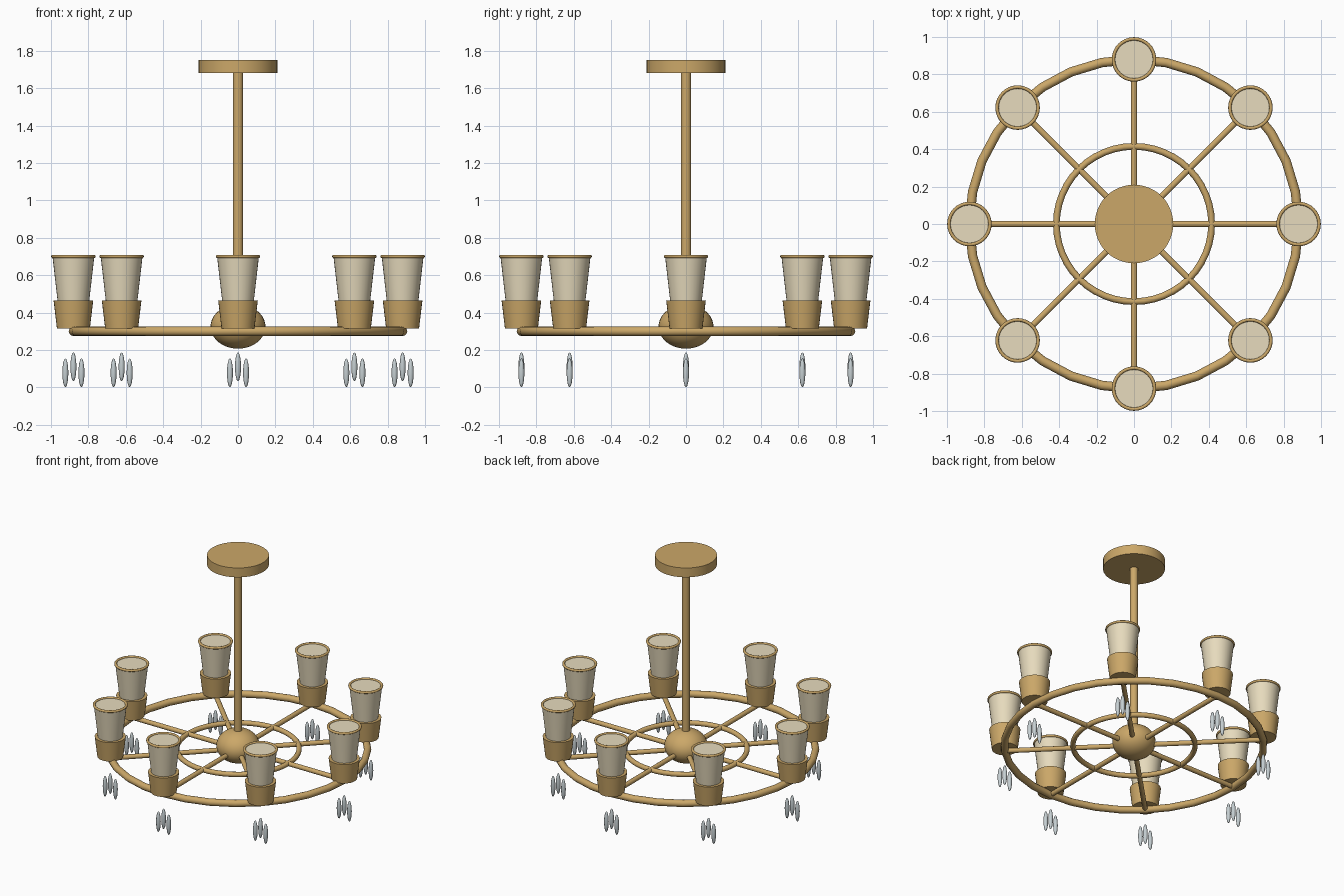
import bpy
from math import pi, sin, cos, radians

cube = bpy.data.objects.get("Cube")
if cube:
    bpy.data.objects.remove(cube, do_unlink=True)


def material(name, rgb):
    m = bpy.data.materials.new(name)
    m.use_nodes = True
    color = (*rgb, 1)
    m.diffuse_color = color
    m.node_tree.nodes["Principled BSDF"].inputs["Base Color"].default_value = color
    return m


brass = material("brass", (0.60, 0.39, 0.14))
cream = material("cream_glass", (0.80, 0.71, 0.51))
crystal = material("crystal", (0.56, 0.62, 0.64))


def finish(name, mat):
    ob = bpy.context.object
    ob.name = name
    ob.data.materials.append(mat)
    bpy.ops.object.shade_smooth_by_angle(angle=radians(35))
    return ob


def cone(name, mat, x, y, z0, z1, r0, r1, sides=32):
    bpy.ops.mesh.primitive_cone_add(vertices=sides, radius1=r0, radius2=r1,
                                    depth=z1 - z0, location=(x, y, (z0 + z1) / 2))
    return finish(name, mat)


def ring(name, x, y, z, major, minor, segments):
    bpy.ops.mesh.primitive_torus_add(major_radius=major, minor_radius=minor,
                                     major_segments=segments, minor_segments=12,
                                     location=(x, y, z))
    return finish(name, brass)


def ellipsoid(name, mat, x, y, z, r, rz, segments, rings):
    bpy.ops.mesh.primitive_uv_sphere_add(segments=segments, ring_count=rings,
                                         radius=1, location=(x, y, z))
    bpy.context.object.scale = (r, r, rz)
    bpy.ops.object.transform_apply(location=False, rotation=False, scale=True)
    return finish(name, mat)


# Ceiling mount, stem and hub
cone("ceiling_canopy", brass, 0, 0, 1.68, 1.75, 0.21, 0.21, 48)
cone("stem", brass, 0, 0, 0.32, 1.69, 0.028, 0.028, 24)
ellipsoid("hub", brass, 0, 0, 0.325, 0.147, 0.118, 32, 20)

# Frame rings
RADIUS, FRAME_Z = 0.88, 0.30
ring("outer_ring", 0, 0, FRAME_Z, RADIUS, 0.025, 32)
ring("inner_ring", 0, 0, FRAME_Z, 0.415, 0.018, 48)

# Eight arms, each with a lamp and three crystal drops
for i in range(8):
    a = i * pi / 4
    x, y = RADIUS * cos(a), RADIUS * sin(a)

    bpy.ops.mesh.primitive_cylinder_add(vertices=16, radius=0.017, depth=RADIUS,
                                        location=(x / 2, y / 2, FRAME_Z),
                                        rotation=(0, pi / 2, a))
    finish(f"arm_{i}", brass)

    cone(f"lamp_cup_{i}", brass, x, y, 0.315, 0.465, 0.088, 0.106)
    cone(f"lamp_shade_{i}", cream, x, y, 0.44, 0.70, 0.082, 0.112)
    ring(f"shade_rim_{i}", x, y, 0.70, 0.11, 0.009, 32)

    for side in (-1, 0, 1):
        z = 0.078 if side else 0.11
        ellipsoid(f"crystal_drop_{i}_{side + 1}", crystal,
                  x + side * 0.043, y, z, 0.016, 0.077, 12, 8)
